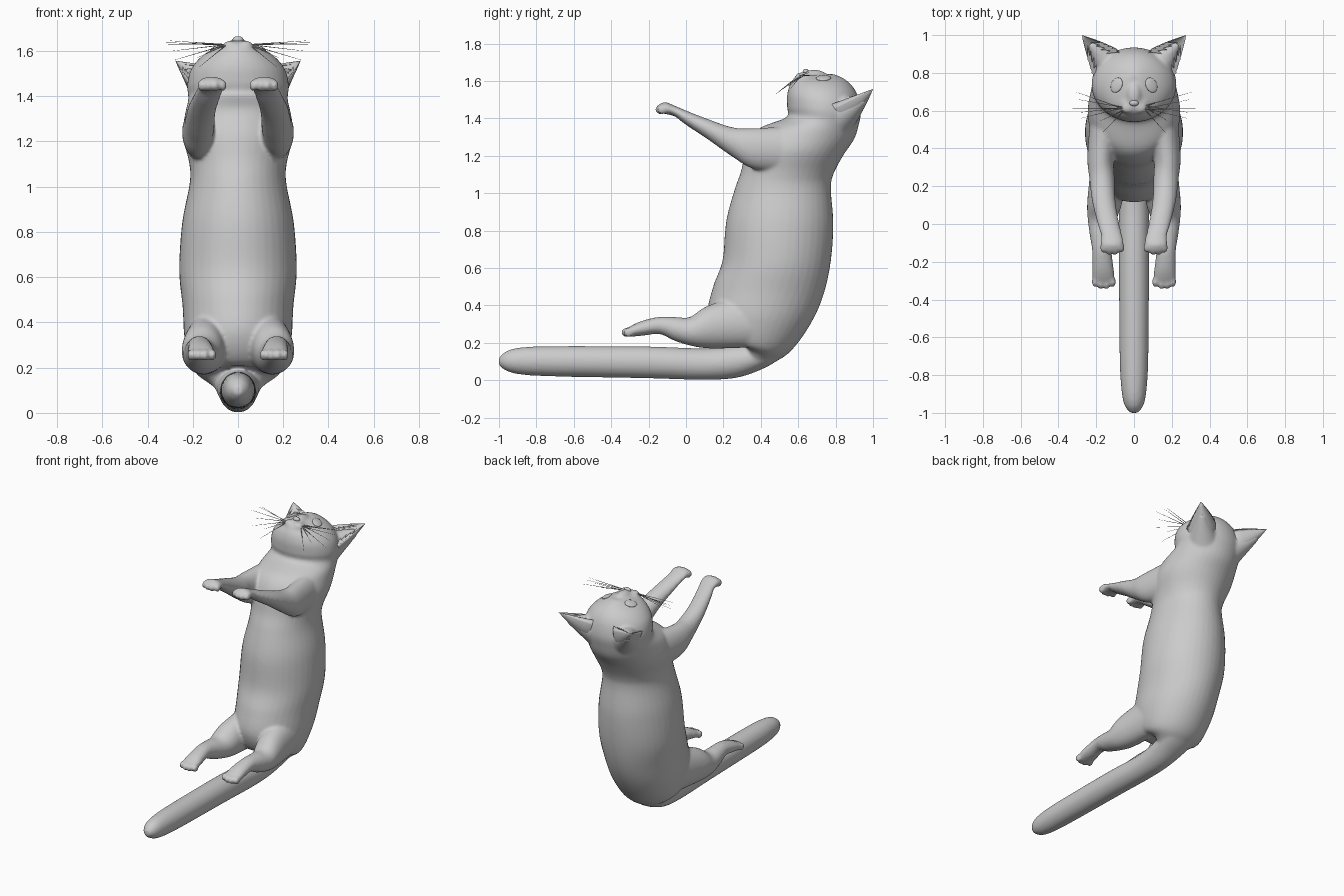
import bpy, bmesh, math, random
from mathutils import Vector, Matrix

if "Cube" in bpy.data.objects:
    bpy.data.objects.remove(bpy.data.objects["Cube"])

random.seed(3)
fur = bpy.data.materials.new("soft grey")
fur.diffuse_color = (0.6, 0.6, 0.6, 1)
fur.use_nodes = True
fur.node_tree.nodes["Principled BSDF"].inputs["Base Color"].default_value = fur.diffuse_color


def spline(rows, steps):
    """Catmull-Rom interpolation of section rows."""
    out = []
    for i in range(len(rows) - 1):
        a, b, c, d = (rows[min(max(j, 0), len(rows) - 1)] for j in (i - 1, i, i + 1, i + 2))
        for s in range(steps):
            t = s / steps
            out.append([0.5 * (2 * q + (r - p) * t + (2 * p - 5 * q + 4 * r - w) * t * t
                               + (3 * q - p - 3 * r + w) * t ** 3)
                        for p, q, r, w in zip(a, b, c, d)])
    return out + [list(rows[-1])]


def skin(bm, rings):
    """Close a list of vertex rings into a capped tube."""
    n = len(rings[0])
    for r0, r1 in zip(rings, rings[1:]):
        for k in range(n):
            bm.faces.new((r0[k], r0[(k + 1) % n], r1[(k + 1) % n], r1[k]))
    bm.faces.new(rings[0])
    bm.faces.new(rings[-1])


def loft(bm, rows, side=1, n=40):
    """Rows: front y, z, back y, z, centre x, half width."""
    rings = []
    for fy, fz, by, bz, cx, hx in spline(rows, 6):
        ring = []
        for k in range(n):
            a = math.tau * k / n
            u = (1 + math.cos(a)) / 2
            ring.append(bm.verts.new((side * (cx + hx * math.sin(a)),
                                      by + (fy - by) * u, bz + (fz - bz) * u)))
        rings.append(ring)
    skin(bm, rings)


def ball(bm, loc, size, rot=None):
    m = Matrix.Translation(loc) @ (rot or Matrix()) @ Matrix.Diagonal((*size, 1))
    bmesh.ops.create_uvsphere(bm, u_segments=20, v_segments=12, radius=1, matrix=m)


def rod(bm, p, q, r1, r2, n):
    m = Matrix.Translation((p + q) / 2) @ (q - p).to_track_quat('Z', 'Y').to_matrix().to_4x4()
    bmesh.ops.create_cone(bm, cap_ends=True, segments=n, radius1=r1, radius2=r2,
                          depth=(q - p).length, matrix=m)


def finish(bm, name):
    bmesh.ops.recalc_face_normals(bm, faces=bm.faces[:])
    for f in bm.faces:
        f.smooth = True
    me = bpy.data.meshes.new(name)
    bm.to_mesh(me)
    bm.free()
    me.materials.append(fur)
    ob = bpy.data.objects.new(name, me)
    bpy.context.collection.objects.link(ob)
    return ob


# Torso, neck and head
torso = [(.34, .20, .32, .03, 0, .07), (.28, .205, .46, .09, 0, .13), (.17, .225, .56, .155, 0, .195),
         (.115, .35, .66, .29, 0, .235), (.145, .50, .73, .44, 0, .245), (.195, .64, .772, .62, 0, .26),
         (.215, .85, .788, .83, 0, .247), (.26, 1.02, .775, 1.02, 0, .213), (.295, 1.12, .788, 1.10, 0, .217),
         (.325, 1.25, .84, 1.20, 0, .245), (.39, 1.345, .90, 1.29, 0, .235), (.535, 1.405, .925, 1.37, 0, .22),
         (.54, 1.46, .935, 1.43, 0, .225), (.54, 1.52, .925, 1.50, 0, .212), (.55, 1.565, .905, 1.55, 0, .18),
         (.565, 1.595, .875, 1.588, 0, .14), (.585, 1.615, .84, 1.615, 0, .095), (.62, 1.63, .79, 1.637, 0, .05)]
tail = [(-1, .12, -1, .08, 0, .02), (-.96, .155, -.96, .05, 0, .05), (-.88, .175, -.88, .03, 0, .066),
        (-.7, .182, -.7, .02, 0, .076), (-.2, .18, -.2, .01, 0, .08), (.1, .17, .1, .002, 0, .08),
        (.28, .19, .28, .015, 0, .09), (.42, .21, .43, .07, 0, .11), (.5, .27, .54, .14, 0, .13)]
arm = [(.60, 1.36, .55, 1.10, .14, .09), (.36, 1.347, .36, 1.13, .175, .072), (.25, 1.352, .24, 1.20, .17, .067),
       (.12, 1.395, .12, 1.285, .16, .062), (0, 1.442, 0, 1.365, .135, .058), (-.07, 1.472, -.06, 1.41, .118, .057),
       (-.11, 1.487, -.11, 1.423, .116, .062), (-.145, 1.475, -.14, 1.43, .113, .05)]
leg = [(.42, .46, .45, .18, .13, .09), (.22, .43, .28, .172, .14, .095), (.10, .39, .12, .17, .156, .092),
       (.02, .337, .03, .183, .168, .077), (-.06, .338, -.06, .21, .172, .062), (-.14, .339, -.14, .246, .17, .052),
       (-.23, .319, -.23, .238, .165, .057), (-.29, .293, -.29, .233, .162, .06), (-.32, .272, -.32, .236, .16, .05)]
bm = bmesh.new()
loft(bm, torso)
loft(bm, tail)
ball(bm, (0, .635, 1.60), (.085, .062, .045))           # muzzle
ball(bm, (0, .685, 1.618), (.045, .075, .042))          # nose bridge

# Ear frame: outer base, inner base, tip
A, B, T = Vector((.212, .775, 1.475)), Vector((.085, .915, 1.525)), Vector((.277, 1.0, 1.557))
mid = (A + B) / 2
across, axis = (A - B).normalized(), T - mid
up = across.cross(axis).normalized()
up *= 1 if up.z > 0 else -1

for s in (-1, 1):
    loft(bm, arm, s)
    loft(bm, leg, s)
    ball(bm, (s * .033, .615, 1.618), (.036, .032, .029))  # whisker pad
    flip = Vector((s, 1, 1))
    rod(bm, (mid - axis * .5 - up * .075) * flip, (mid + axis * .65 - up * .035) * flip,
        .125, .022, 32)                                  # ear root
    for k in range(4):                                   # toes
        x, bow = (k - 1.5) * .032, .012 * abs(k - 1.5)
        ball(bm, (s * (.115 + x), -.145 + bow, 1.447), (.017, .027, .026))
        ball(bm, (s * (.16 + x), -.325 + bow, .256), (.017, .028, .026))
body = finish(bm, "body")
rm = body.modifiers.new("fuse", 'REMESH')
rm.mode, rm.voxel_size, rm.use_smooth_shade = 'VOXEL', .009, True
sm = body.modifiers.new("soften", 'SMOOTH')
sm.factor, sm.iterations = .5, 9
bpy.context.view_layer.update()
skin_body = body.evaluated_get(bpy.context.evaluated_depsgraph_get())

for s, tag in ((-1, "left"), (1, "right")):
    # Cupped ear, crescent section shrinking to the tip
    bm = bmesh.new()
    rings = []
    for i in range(10):
        t = -.25 + 1.245 * i / 9
        c = mid + axis * t
        w = (A - B).length / 2 * min(1, (1 - t) * (1 + .2 * max(t, 0)))
        ring = []
        for k in range(24):
            a = math.tau * k / 24
            d = math.sin(a)
            p = c + across * w * math.cos(a) + up * w * (1.35 * d if d < 0 else -.6 * d)
            ring.append(bm.verts.new((s * p.x, p.y, p.z)))
        rings.append(ring)
    skin(bm, rings)
    finish(bm, tag + "_ear")

    # Fur tufts fanning over the ear opening
    bm = bmesh.new()
    for edge, sign in ((A, -1), (B, 1)):
        for k in range(4):
            base = edge.lerp(T, .06 + .1 * k) - up * .004
            tip = base + across * sign * .055 + axis * (.12 + .08 * k)
            pts = [base - axis * .08, base + axis * .08, tip]
            bm.faces.new([bm.verts.new((s * p.x, p.y, p.z)) for p in pts])
    finish(bm, tag + "_ear_tuft")

    # Almond eye seated on the face surface
    bm = bmesh.new()
    hit, spot, normal, _ = skin_body.ray_cast(Vector((s * .092, .735, 2)), Vector((0, 0, -1)))
    if not hit:
        spot, normal = Vector((s * .092, .735, 1.59)), Vector((s * .5, 0, 1))
    tilt = normal.to_track_quat('Z', 'Y').to_matrix().to_4x4() @ Matrix.Rotation(s * .35, 4, 'Z')
    ball(bm, spot, (.042, .032, .009), tilt)
    finish(bm, tag + "_eye")

    # Whiskers, thin tapering cones
    bm = bmesh.new()
    for x, y, z in ((.31, .70, 1.63), (.30, .66, 1.645), (.325, .61, 1.637), (.29, .59, 1.60),
                    (.28, .56, 1.56), (.18, .545, 1.57), (.17, .48, 1.53)):
        p = Vector((s * .05, .615 + random.uniform(-.012, .012), 1.628))
        rod(bm, p, Vector((s * x, y, z)), .0025, .0006, 5)
    finish(bm, tag + "_whiskers")

# Nose tip
bm = bmesh.new()
ball(bm, (0, .64, 1.65), (.024, .016, .015))
finish(bm, "nose")
